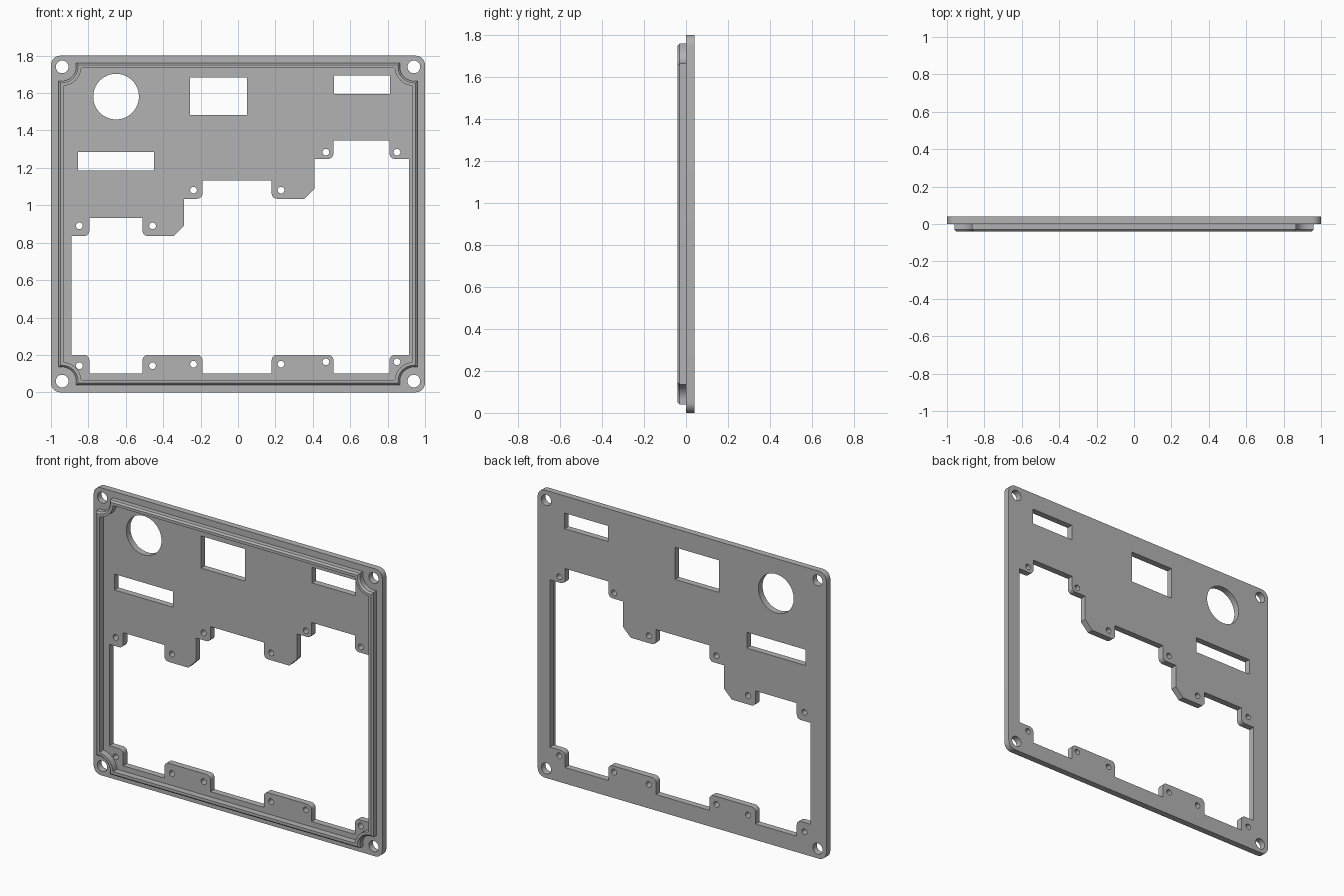
import bpy, bmesh
from math import sin, cos, pi, radians
from mathutils import Vector

if "Cube" in bpy.data.objects:
    bpy.data.objects.remove(bpy.data.objects["Cube"])

grey = bpy.data.materials.new("light_grey")
grey.use_nodes = True
colour = (0.45, 0.45, 0.45, 1)
grey.diffuse_color = colour
grey.node_tree.nodes["Principled BSDF"].inputs["Base Color"].default_value = colour


def circle(x, z, r, n=32):
    return [(x + r * cos(2 * pi * i / n), z + r * sin(2 * pi * i / n)) for i in range(n)]


def rect(x0, x1, z0, z1):
    return [(x0, z0), (x1, z0), (x1, z1), (x0, z1)]


def fillet(points, r, only_left=False, steps=6):
    """Round the square corners of an outline."""
    out = []
    for i, p in enumerate(points):
        p = Vector(p)
        a = (p - Vector(points[i - 1])).normalized()
        b = (Vector(points[(i + 1) % len(points)]) - p).normalized()
        left_turn = a.x * b.y - a.y * b.x > 0
        if abs(a.dot(b)) > 0.1 or (only_left and not left_turn):
            out.append(p)
            continue
        centre = p - a * r + b * r
        for k in range(steps + 1):
            t = k / steps * pi / 2
            out.append(centre - b * r * cos(t) + a * r * sin(t))
    return out


def finish(obj):
    obj.data.materials.clear()
    obj.data.materials.append(grey)
    bpy.ops.object.select_all(action="DESELECT")
    obj.select_set(True)
    bpy.context.view_layer.objects.active = obj
    bpy.ops.object.shade_smooth_by_angle(angle=radians(30))


# Board window: stepped upper edge, then tabs along the bottom
tabs = [-0.795, -0.51, -0.19, 0.18, 0.51, 0.81]
left, right = -0.89, 0.915
low, mid, high = 0.835, 1.035, 1.248
step = 0.098
cut = 0.055
window = [(left, 0.2), (left, low)]
for i, (level, wall) in enumerate([(low, -0.29), (mid, 0.41), (high, None)]):
    a, b = tabs[2 * i], tabs[2 * i + 1]
    window += [(a, level), (a, level + step), (b, level + step), (b, level)]
    if wall:
        window += [(wall - cut, level), (wall, level + cut), (wall, (mid, high)[i])]
window += [(right, high), (right, 0.2)]
for i, x in enumerate(reversed(tabs)):
    ends = [(x, 0.2), (x, 0.1)]
    window += ends if i % 2 == 0 else ends[::-1]

# Plate outline and all openings
loops = [fillet(rect(-1, 1, 0, 1.8), 0.05), fillet(window, 0.028, True)]
loops += [circle(x, z, 0.034) for x in (-0.94, 0.94) for z in (0.06, 1.74)]
loops.append(circle(-0.652, 1.581, 0.122, 64))
loops += [rect(-0.257, 0.048, 1.482, 1.683),
          rect(0.513, 0.813, 1.595, 1.693),
          rect(-0.856, -0.449, 1.185, 1.284)]
for xa, xb, top, bottom in [(-0.848, -0.457, 0.89, 0.142),
                            (-0.238, 0.23, 1.081, 0.15),
                            (0.47, 0.85, 1.284, 0.163)]:
    loops += [circle(x, z, 0.018, 20) for x in (xa, xb) for z in (top, bottom)]

# Plate: filled flat curve, extruded and stood upright
curve = bpy.data.curves.new("plate_outline", "CURVE")
curve.dimensions = "2D"
curve.fill_mode = "BOTH"
curve.extrude = 0.02
for loop in loops:
    spline = curve.splines.new("POLY")
    spline.points.add(len(loop) - 1)
    for point, (x, z) in zip(spline.points, loop):
        point.co = (x, z, 0, 1)
    spline.use_cyclic_u = True
plate = bpy.data.objects.new("plate", curve)
bpy.context.collection.objects.link(plate)
plate.rotation_euler.x = pi / 2
plate.location.y = 0.02
bpy.ops.object.select_all(action="DESELECT")
plate.select_set(True)
bpy.context.view_layer.objects.active = plate
bpy.ops.object.convert(target="MESH")
bm = bmesh.new()
bm.from_mesh(plate.data)
bmesh.ops.remove_doubles(bm, verts=bm.verts, dist=1e-5)
bmesh.ops.recalc_face_normals(bm, faces=bm.faces)
bm.to_mesh(plate.data)
bm.free()
finish(plate)


# Raised rim that curves inward around the corner screws
def rim_outline(inset, steps=10):
    ex, ez, r = 0.96 - inset, 0.86 - inset, 0.075 + inset
    corner = [(ex, 0.84 - r)]
    for k in range(steps + 1):
        t = k / steps * pi / 2
        corner.append((min(ex, 0.94 - r * sin(t)), min(ez, 0.84 - r * cos(t))))
    corner.append((0.94 - r, ez))
    out = []
    for sx, sz in [(1, 1), (-1, 1), (-1, -1), (1, -1)]:
        part = [(sx * x, 0.9 + sz * z) for x, z in corner]
        out += part if sx * sz > 0 else part[::-1]
    return out


bm = bmesh.new()
rings = []
for inset, y in [(0, 0), (0, -0.03), (0.01, -0.04), (0.027, -0.04), (0.027, 0)]:
    rings.append([bm.verts.new((x, y, z)) for x, z in rim_outline(inset)])
count = len(rings[0])
for a, b in zip(rings, rings[1:] + rings[:1]):
    for i in range(count):
        j = (i + 1) % count
        bm.faces.new((a[i], a[j], b[j], b[i]))
bmesh.ops.remove_doubles(bm, verts=bm.verts, dist=1e-5)
bmesh.ops.recalc_face_normals(bm, faces=bm.faces)
mesh = bpy.data.meshes.new("rim")
bm.to_mesh(mesh)
bm.free()
rim = bpy.data.objects.new("rim", mesh)
bpy.context.collection.objects.link(rim)
finish(rim)
